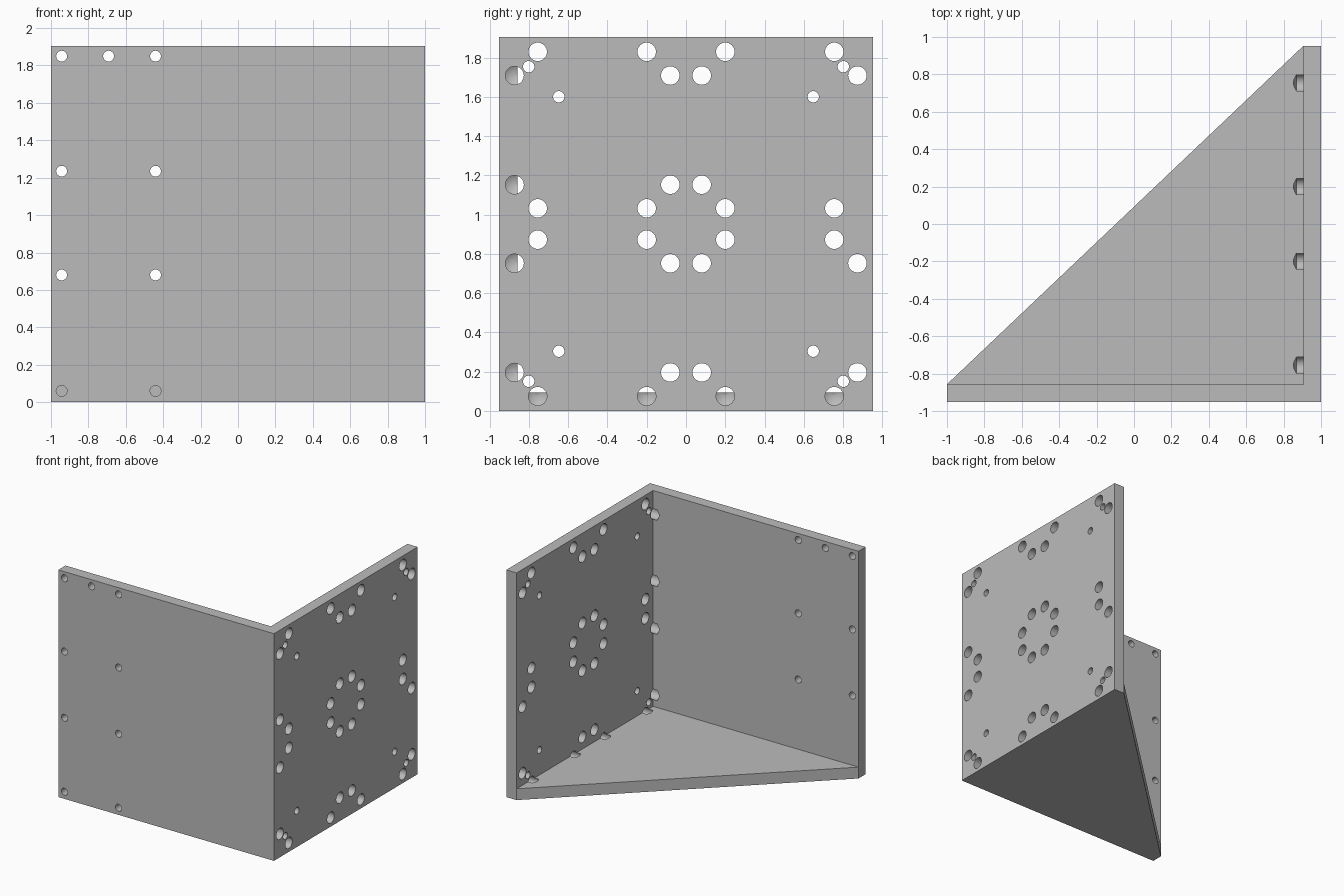
import bpy, bmesh
from math import pi
from mathutils import Matrix, Vector

old = bpy.data.objects.get("Cube")
if old:
    bpy.data.objects.remove(old)

H, INNER_X, INNER_Y, EDGE = 1.905, 0.905, -0.857, 0.952

grey = bpy.data.materials.new("plain_grey")
grey.use_nodes = True
grey.diffuse_color = (0.5, 0.5, 0.5, 1)
grey.node_tree.nodes["Principled BSDF"].inputs["Base Color"].default_value = grey.diffuse_color


def add_object(name, bm):
    bmesh.ops.recalc_face_normals(bm, faces=bm.faces)
    mesh = bpy.data.meshes.new(name)
    bm.to_mesh(mesh)
    bm.free()
    mesh.materials.append(grey)
    ob = bpy.data.objects.new(name, mesh)
    bpy.context.collection.objects.link(ob)
    return ob


def plate(name, outline, height):
    """Extrude a plan outline upward from the ground."""
    bm = bmesh.new()
    face = bm.faces.new([bm.verts.new((x, y, 0)) for x, y in outline])
    up = bmesh.ops.extrude_face_region(bm, geom=[face])["geom"]
    verts = [v for v in up if isinstance(v, bmesh.types.BMVert)]
    bmesh.ops.translate(bm, verts=verts, vec=(0, 0, height))
    return add_object(name, bm)


def drill(bm, start, axis, radius, depth, tip=0):
    """Add a drill shape to bm, with an optional conical tip."""
    turn = Vector(axis).to_track_quat("Z", "Y").to_matrix().to_4x4()
    place = Matrix.Translation(start) @ turn
    ring = [Matrix.Rotation(2 * pi * i / 32, 4, "Z") @ Vector((radius, 0, 0)) for i in range(32)]
    low = [bm.verts.new(place @ p) for p in ring]
    high = [bm.verts.new(place @ (p + Vector((0, 0, depth)))) for p in ring]
    bm.faces.new(low[::-1])
    for i in range(32):
        bm.faces.new((low[i - 1], low[i], high[i], high[i - 1]))
    if tip:
        point = bm.verts.new(place @ Vector((0, 0, depth + tip)))
        for i in range(32):
            bm.faces.new((high[i - 1], high[i], point))
    else:
        bm.faces.new(high)


# Plates: an L-shaped wall and a triangular floor
walls = plate("corner_walls", [(-1, -EDGE), (1, -EDGE), (1, EDGE), (INNER_X, EDGE),
                               (INNER_X, INNER_Y), (-1, INNER_Y)], H)
floor = plate("triangular_floor", [(-1, INNER_Y), (INNER_X, INNER_Y), (INNER_X, EDGE)], 0.095)

# Side wall holes: offsets from the wall centre, mirrored both ways
large = [(s * y, t * z) for s in (-1, 1) for t in (-1, 1)
         for y, z in ((0.08, 0.2), (0.2, 0.08), (0.08, 0.756), (0.2, 0.877),
                      (0.755, 0.08), (0.755, 0.877), (0.873, 0.2), (0.873, 0.756))]
large.remove((0.873, 0.2))
small = [(s * a, t * a) for s in (-1, 1) for t in (-1, 1) for a in (0.648, 0.801)]
bm = bmesh.new()
for y, z in large:
    drill(bm, (1.1, y, H / 2 + z), (-1, 0, 0), 0.047, 0.232, 0.027)
for y, z in small:
    drill(bm, (1.1, y, H / 2 + z), (-1, 0, 0), 0.029, 0.22)
side_drills = add_object("side_drills", bm)

# Front wall holes
bm = bmesh.new()
spots = [(x, z) for x in (-0.943, -0.441) for z in (0.06, 0.68, 1.235, 1.85)]
for x, z in spots + [(-0.692, 1.85)]:
    drill(bm, (x, -1.1, z), (0, 1, 0), 0.029, 0.3)
front_drills = add_object("front_drills", bm)

# Cut the holes and bake the result
for ob, cutters in ((walls, (side_drills, front_drills)), (floor, (side_drills,))):
    for cutter in cutters:
        cutter.hide_render = True
        mod = ob.modifiers.new("holes", "BOOLEAN")
        mod.operation = "DIFFERENCE"
        mod.solver = "EXACT"
        mod.object = cutter
    graph = bpy.context.evaluated_depsgraph_get()
    mesh = bpy.data.meshes.new_from_object(ob.evaluated_get(graph))
    ob.modifiers.clear()
    ob.data = mesh
for cutter in (side_drills, front_drills):
    bpy.data.objects.remove(cutter)

# Smooth hole walls, sharp plate edges
bpy.ops.object.select_all(action="DESELECT")
for ob in (walls, floor):
    ob.select_set(True)
bpy.context.view_layer.objects.active = walls
bpy.ops.object.shade_smooth_by_angle(angle=pi / 6)
